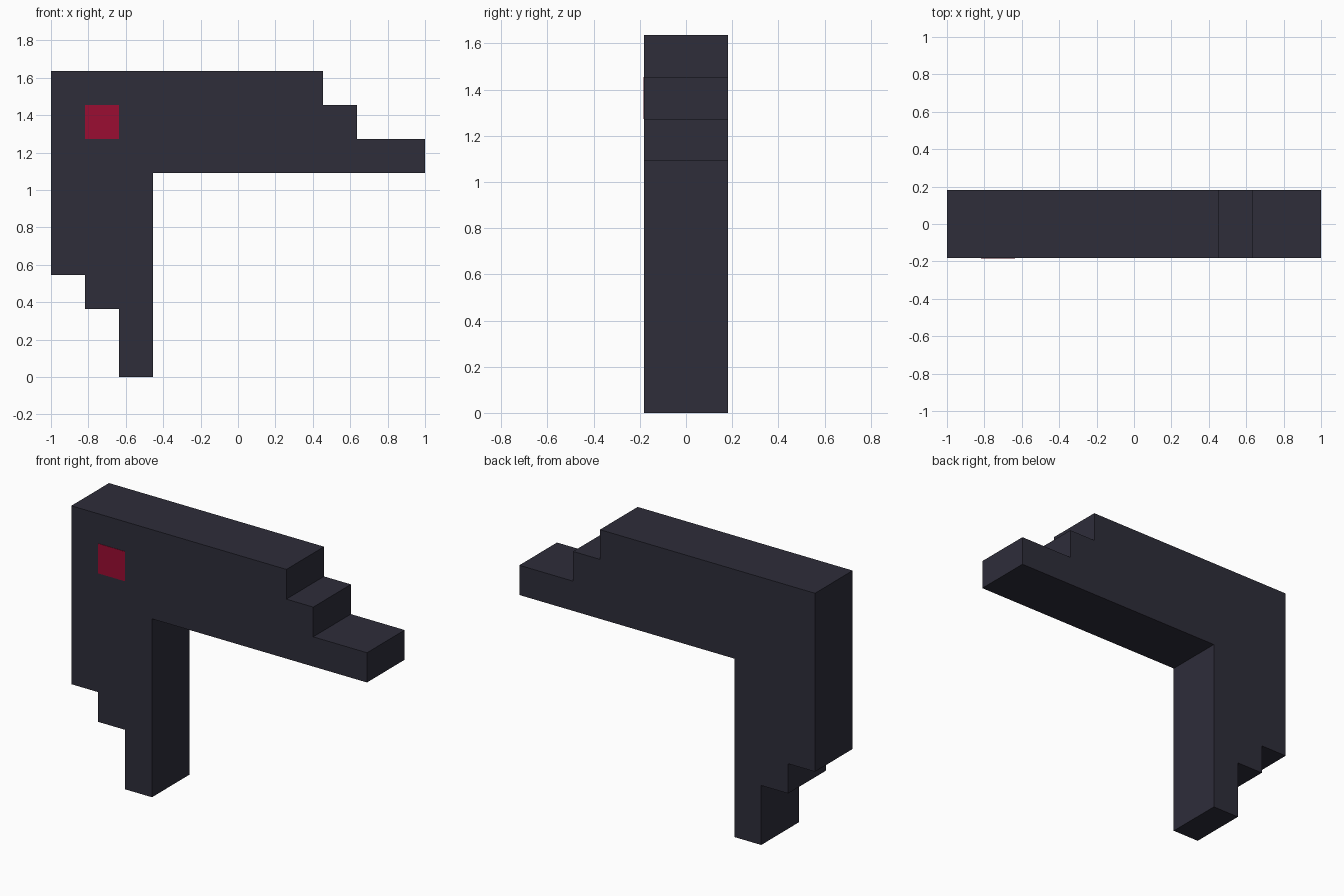
import bpy, bmesh

if "Cube" in bpy.data.objects:
    bpy.data.objects.remove(bpy.data.objects["Cube"])

U = 2 / 11          # one grid step of the blocky design
DEPTH = 2 * U


def material(name, rgb):
    m = bpy.data.materials.new(name)
    m.diffuse_color = (*rgb, 1)
    m.use_nodes = True
    m.node_tree.nodes["Principled BSDF"].inputs["Base Color"].default_value = m.diffuse_color
    return m


def extruded(name, profile, y0, y1, mat):
    """Extrude a profile given in grid steps (x, z) from y0 to y1."""
    bm = bmesh.new()
    face = bm.faces.new([bm.verts.new((-1 + x * U, y0, z * U)) for x, z in profile])
    geom = bmesh.ops.extrude_face_region(bm, geom=[face])["geom"]
    bmesh.ops.translate(bm, vec=(0, y1 - y0, 0),
                        verts=[v for v in geom if isinstance(v, bmesh.types.BMVert)])
    bmesh.ops.recalc_face_normals(bm, faces=bm.faces)
    me = bpy.data.meshes.new(name)
    bm.to_mesh(me)
    bm.free()
    me.materials.append(mat)
    ob = bpy.data.objects.new(name, me)
    bpy.context.collection.objects.link(ob)
    return ob


dark = material("dark slate", (0.0273, 0.0262, 0.0423))
red = material("crimson", (0.328, 0.004, 0.032))

# Stepped L-shaped body
body = [(0, 9), (0, 3), (1, 3), (1, 2), (2, 2), (2, 0), (3, 0), (3, 6),
        (11, 6), (11, 7), (9, 7), (9, 8), (8, 8), (8, 9)]
extruded("stepped_body", body, -DEPTH / 2, DEPTH / 2, dark)

# Red square on the front only
square = [(1, 7), (2, 7), (2, 8), (1, 8)]
extruded("red_square", square, -DEPTH / 2 - 0.002, -DEPTH / 2 + 0.002, red)
